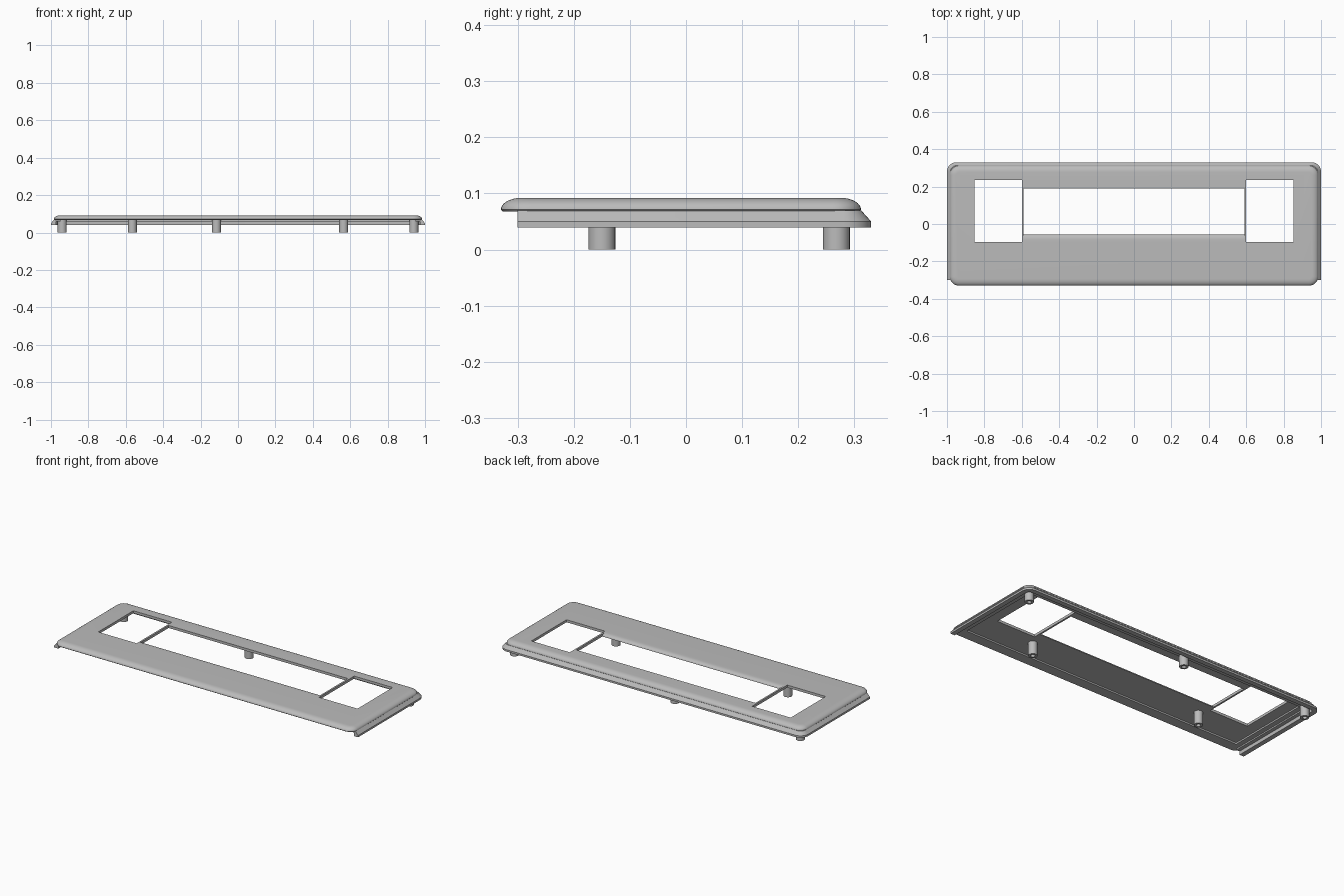
import bpy, bmesh, math

cube = bpy.data.objects.get("Cube")
if cube:
    bpy.data.objects.remove(cube, do_unlink=True)

grey = bpy.data.materials.new("plain grey")
grey.use_nodes = True
colour = (0.5, 0.5, 0.5, 1)
grey.diffuse_color = colour
grey.node_tree.nodes["Principled BSDF"].inputs["Base Color"].default_value = colour


def make_object(name, bm):
    bmesh.ops.recalc_face_normals(bm, faces=bm.faces[:])
    mesh = bpy.data.meshes.new(name)
    bm.to_mesh(mesh)
    bm.free()
    mesh.materials.append(grey)
    ob = bpy.data.objects.new(name, mesh)
    bpy.context.collection.objects.link(ob)
    return ob


def select(ob):
    bpy.ops.object.select_all(action='DESELECT')
    ob.select_set(True)
    bpy.context.view_layer.objects.active = ob


def smooth(ob):
    select(ob)
    bpy.ops.object.shade_smooth_by_angle(angle=math.radians(35))


def arc(cx, cy, r, start, steps=8):
    angles = [math.radians(start + 90 * i / steps) for i in range(steps + 1)]
    return [(cx + r * math.cos(a), cy + r * math.sin(a)) for a in angles]


def rounded_rect(hx, y0, y1, r):
    return (arc(hx - r, y1 - r, r, 0) + arc(r - hx, y1 - r, r, 90)
            + arc(r - hx, y0 + r, r, 180) + arc(hx - r, y0 + r, r, 270))


def u_path(hx, y0, y1, r):
    return [(hx, y0)] + arc(hx - r, y1 - r, r, 0) + arc(r - hx, y1 - r, r, 90) + [(-hx, y0)]


def bridge(bm, a, b, closed=True):
    n = len(a)
    for i in range(n if closed else n - 1):
        j = (i + 1) % n
        bm.faces.new((a[i], a[j], b[j], b[i]))


def extrude_x(name, profile, x0, x1):
    bm = bmesh.new()
    ends = [[bm.verts.new((x, y, z)) for y, z in profile] for x in (x0, x1)]
    bridge(bm, *ends)
    for end in ends:
        bm.faces.new(end)
    return make_object(name, bm)


# Top panel: rounded outer edge and a shallow recess underneath
TOP, RIM, RECESS = 0.092, 0.068, 0.077
profile = [(0.065, RECESS), (0.065, RIM), (0.003, RIM), (0, 0.071)]
for i in range(1, 9):
    a = math.pi / 2 * i / 8
    profile.append((0.036 * (1 - math.cos(a)), 0.071 + (TOP - 0.071) * math.sin(a)))
bm = bmesh.new()
loops = []
for d, z in profile:
    pts = rounded_rect(0.985 - d, -0.33 + d, 0.312 - d, max(0.05 - d, 0.008))
    loops.append([bm.verts.new((x, y, z)) for x, y in pts])
for a, b in zip(loops, loops[1:]):
    bridge(bm, a, b)
bm.faces.new(loops[0])
bm.faces.new(loops[-1])
panel = make_object("top_panel", bm)

# Window openings, the middle one with a rounded front edge
side = [(-0.095, 0), (0.235, 0), (0.235, 0.2), (-0.095, 0.2)]
middle = [(-0.057, 0), (0.19, 0), (0.19, 0.2), (-0.085, 0.2)]
for i in range(7):
    a = math.pi / 2 * (1 - i / 6)
    middle.append((-0.085 + 0.028 * math.cos(a), 0.0785 + (TOP - 0.0785) * math.sin(a)))
cutters = [extrude_x("middle_cutter", middle, -0.59, 0.59),
           extrude_x("left_cutter", side, 0.6, 0.853),
           extrude_x("right_cutter", side, -0.853, -0.6)]
for cutter in cutters:
    cutter.hide_render = True
    mod = panel.modifiers.new("window", 'BOOLEAN')
    mod.operation, mod.solver, mod.object = 'DIFFERENCE', 'EXACT', cutter
    select(panel)
    bpy.ops.object.modifier_apply(modifier=mod.name)
    bpy.data.objects.remove(cutter, do_unlink=True)
smooth(panel)

# Lower flange along the sides and back, open at the front
section = [(0, 0.039), (0, 0.05), (0.018, 0.07), (0.05, 0.07),
           (0.05, 0.06), (0.028, 0.06), (0.028, 0.039)]
bm = bmesh.new()
rails = []
for d, z in section:
    pts = u_path(1 - d, -0.3, 0.33 - d, max(0.05 - d, 0.006))
    rails.append([bm.verts.new((x, y, z)) for x, y in pts])
for i, rail in enumerate(rails):
    bridge(bm, rail, rails[(i + 1) % len(rails)], closed=False)
for end in (0, -1):
    bm.faces.new([rail[end] for rail in rails])
smooth(make_object("lower_flange", bm))


# Mounting posts with screw holes in their ends
def post(name, x, y):
    bm = bmesh.new()
    rings = []
    for r, z in [(0.024, RECESS + 0.003), (0.024, 0), (0.012, 0), (0.012, 0.05)]:
        rings.append([bm.verts.new((x + r * math.cos(math.tau * i / 24),
                                    y + r * math.sin(math.tau * i / 24), z))
                      for i in range(24)])
    for a, b in zip(rings, rings[1:]):
        bridge(bm, a, b)
    bm.faces.new(rings[0])
    bm.faces.new(rings[-1])
    smooth(make_object(name, bm))


for label, s in (("left", 1), ("right", -1)):
    post("back_post_" + label, 0.94 * s, 0.268)
    post("front_post_" + label, 0.565 * s, -0.15)
post("back_post_middle", -0.115, 0.268)
